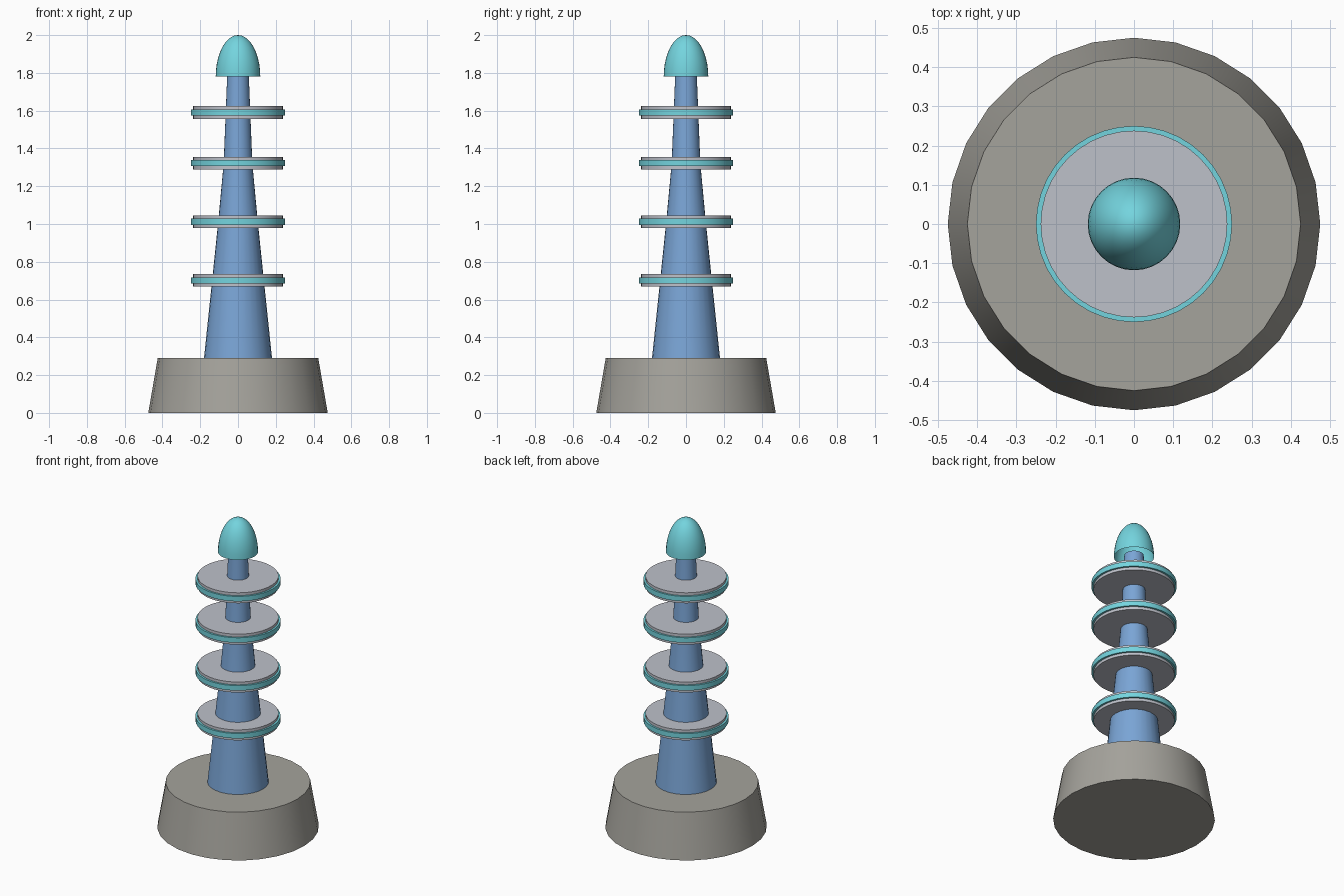
import bpy, bmesh, math

if "Cube" in bpy.data.objects:
    bpy.data.objects.remove(bpy.data.objects["Cube"])


def material(name, rgb):
    m = bpy.data.materials.new(name)
    lin = [((c / 255 + 0.055) / 1.055) ** 2.4 for c in rgb]
    m.diffuse_color = (*lin, 1)
    m.use_nodes = True
    m.node_tree.nodes["Principled BSDF"].inputs["Base Color"].default_value = m.diffuse_color
    return m


stone = material("warm grey stone", (165, 163, 156))
blue = material("tower blue", (122, 165, 214))
teal = material("bright teal", (116, 212, 222))
plate = material("pale grey plate", (190, 193, 202))


def lathe(name, profile, sides, mat, close_bottom=True, close_top=True):
    """Revolve (radius, z) points around the z axis; radius 0 makes a pole."""
    bm = bmesh.new()
    rings = []
    for r, z in profile:
        if r == 0:
            rings.append([bm.verts.new((0, 0, z))] * sides)
        else:
            rings.append([bm.verts.new((r * math.cos(math.tau * i / sides),
                                        r * math.sin(math.tau * i / sides), z))
                          for i in range(sides)])
    for low, high in zip(rings, rings[1:]):
        for i in range(sides):
            j = (i + 1) % sides
            quad = [low[i], low[j], high[j], high[i]]
            bm.faces.new(list(dict.fromkeys(quad)))
    if close_bottom:
        bm.faces.new(rings[0][::-1])
    if close_top and profile[-1][0] > 0:
        bm.faces.new(rings[-1])
    mesh = bpy.data.meshes.new(name)
    bm.to_mesh(mesh)
    bm.free()
    mesh.materials.append(mat)
    obj = bpy.data.objects.new(name, mesh)
    bpy.context.collection.objects.link(obj)
    bpy.ops.object.select_all(action='DESELECT')
    obj.select_set(True)
    bpy.context.view_layer.objects.active = obj
    bpy.ops.object.shade_smooth_by_angle(angle=math.radians(30))
    return obj


# Tapered foundation
lathe("base", [(0.475, 0), (0.425, 0.29)], 28, stone)

# Tower shaft, tapering more gently towards the top
lathe("tower", [(0.18, 0.29), (0.105, 1.01), (0.076, 1.32), (0.057, 1.79)], 28, blue)

# Ring platforms with a glowing band around each rim
for n, z in enumerate((0.702, 1.012, 1.322, 1.59), 1):
    lathe(f"platform_{n}", [(0.238, z - 0.034), (0.238, z + 0.034)], 40, plate)
    lathe(f"rim_band_{n}", [(0.25, z - 0.016), (0.25, z + 0.016)], 40, teal)

# Hollow domed cap
dome = [(0.118 * math.cos(a), 1.78 + 0.22 * math.sin(a))
        for a in (math.pi / 2 * i / 10 for i in range(10))]
lathe("dome_cap", dome + [(0, 2.0)], 32, teal, close_bottom=False)
